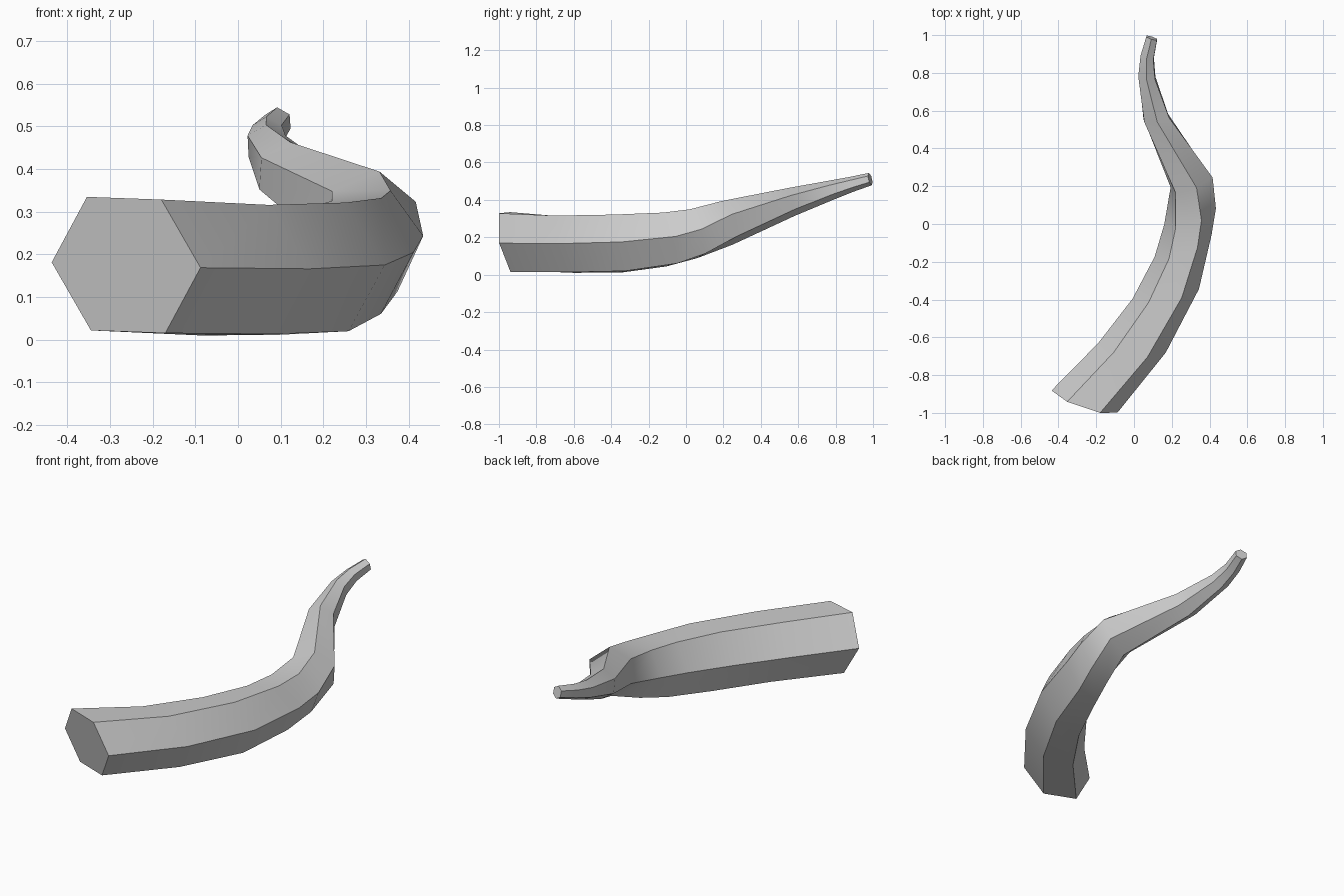
import bpy, bmesh
from math import cos, sin, radians
from mathutils import Vector, Euler

if "Cube" in bpy.data.objects:
    bpy.data.objects.remove(bpy.data.objects["Cube"])

# Hexagonal rings along the horn: x, y, z, radius, yaw, pitch, twist (degrees)
RINGS = [
    (-.262, -.94, .175, .184, -19, 11, -2),
    (-.01, -.655, .163, .180, -8, 14, 1),
    (.168, -.37, .166, .178, 9, 12, 3),
    (.260, -.115, .188, .163, 23, 15, 6),
    (.297, .04, .219, .145, 20, 17, 10),
    (.305, .22, .277, .123, 20, 17, 23),
    (.118, .56, .388, .077, 10, 15, 29),
    (.068, .78, .453, .052, -10, 15, 30),
    (.070, .885, .483, .041, -18, 15, 30),
    (.094, .985, .511, .034, -18, 13, 30),
]
SIDES = 6

bm = bmesh.new()
loops = []
for x, y, z, r, yaw, pitch, twist in RINGS:
    rot = Euler((radians(pitch), 0, radians(yaw))).to_matrix()
    ring = []
    for i in range(SIDES):
        a = radians(twist + 360 * i / SIDES)
        ring.append(bm.verts.new(Vector((x, y, z)) + rot @ Vector((r * cos(a), 0, r * sin(a)))))
    loops.append(ring)

# Sides between neighbouring rings
for a, b in zip(loops, loops[1:]):
    for i in range(SIDES):
        j = (i + 1) % SIDES
        bm.faces.new((a[i], a[j], b[j], b[i]))

# Root and tip caps
bm.faces.new(loops[0])
bm.faces.new(loops[-1])
bmesh.ops.recalc_face_normals(bm, faces=bm.faces)

mesh = bpy.data.meshes.new("curved_horn")
bm.to_mesh(mesh)
bm.free()
horn = bpy.data.objects.new("curved_horn", mesh)
bpy.context.collection.objects.link(horn)
bpy.context.view_layer.objects.active = horn
horn.select_set(True)
bpy.ops.object.shade_smooth_by_angle(angle=radians(35))
